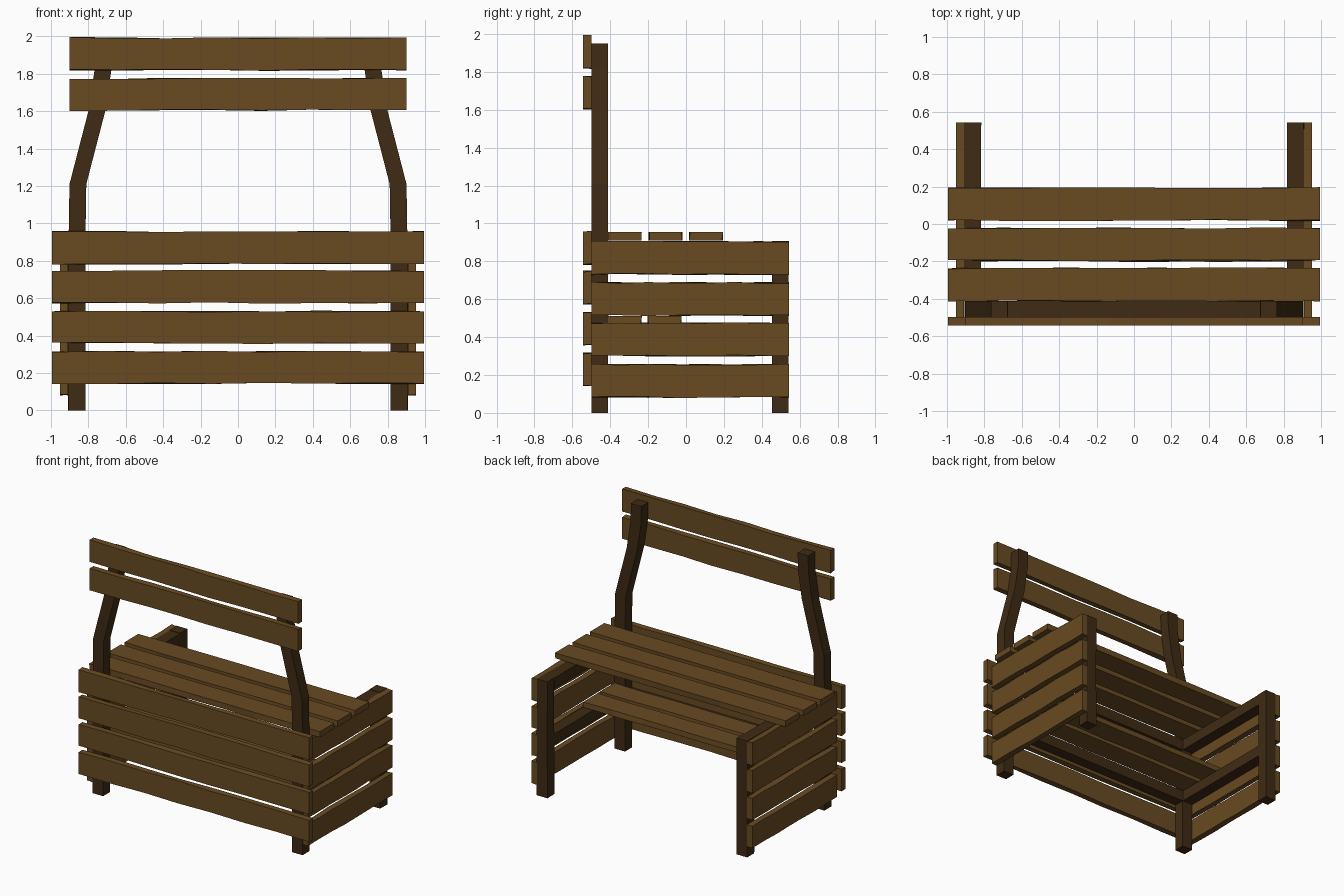
import bpy, bmesh, random
from mathutils import Vector

if "Cube" in bpy.data.objects:
    bpy.data.objects.remove(bpy.data.objects["Cube"])

random.seed(4)


def material(name, rgb):
    m = bpy.data.materials.new(name)
    m.diffuse_color = (*rgb, 1)
    m.use_nodes = True
    m.node_tree.nodes["Principled BSDF"].inputs["Base Color"].default_value = m.diffuse_color
    return m


PLANK = material("plank_wood", (0.14, 0.07, 0.016))
FRAME = material("dark_wood", (0.05, 0.024, 0.007))


def loft(name, rings, mat):
    """Join a row of four-cornered rings into a closed bar."""
    bm = bmesh.new()
    loops = [[bm.verts.new(p) for p in ring] for ring in rings]
    for a, b in zip(loops, loops[1:]):
        for i in range(4):
            j = (i + 1) % 4
            bm.faces.new((a[i], a[j], b[j], b[i]))
    bm.faces.new(loops[0][::-1])
    bm.faces.new(loops[-1])
    bmesh.ops.recalc_face_normals(bm, faces=bm.faces)
    mesh = bpy.data.meshes.new(name)
    bm.to_mesh(mesh)
    bm.free()
    mesh.materials.append(mat)
    ob = bpy.data.objects.new(name, mesh)
    bpy.context.collection.objects.link(ob)
    return ob


def bar(name, lo, hi, axis, mat, segments=1, wobble=0.0):
    """Box along one axis, with slightly uneven long edges."""
    u, v = [i for i in range(3) if i != axis]
    rings = []
    for s in range(segments + 1):
        t = s / segments
        ring = []
        for cu, cv in ((0, 0), (1, 0), (1, 1), (0, 1)):
            p = Vector((0, 0, 0))
            p[axis] = lo[axis] + (hi[axis] - lo[axis]) * t
            p[u] = (lo[u], hi[u])[cu]
            p[v] = (lo[v], hi[v])[cv]
            # only the wide direction is uneven
            wide = u if hi[u] - lo[u] > hi[v] - lo[v] else v
            p[wide] += random.uniform(-wobble, wobble)
            ring.append(p)
        rings.append(ring)
    return loft(name, rings, mat)


def plank(name, lo, hi, axis):
    return bar(name, lo, hi, axis, PLANK, 7, 0.004)


# Front cladding and the high back planks
for i, (z0, z1) in enumerate(((0.145, 0.315), (0.36, 0.53), (0.575, 0.748), (0.785, 0.957))):
    plank(f"front_plank_{i}", (-0.995, -0.543, z0), (0.995, -0.498, z1), 0)
for i, (z0, z1) in enumerate(((1.605, 1.775), (1.82, 1.992))):
    plank(f"high_back_plank_{i}", (-0.9, -0.543, z0), (0.9, -0.498, z1), 0)

# Seat and lower shelf planks
for i, y in enumerate((-0.41, -0.195, 0.02)):
    plank(f"seat_plank_{i}", (-0.995, y, 0.91), (0.995, y + 0.173, 0.955), 0)
for i, y in enumerate((-0.41, -0.2)):
    plank(f"shelf_plank_{i}", (-0.905, y, 0.47), (0.905, y + 0.173, 0.512), 0)

# Cross beams behind the front cladding
for i, z in enumerate((0.385, 0.82)):
    bar(f"cross_beam_{i}", (-0.82, -0.498, z), (0.82, -0.413, z + 0.085), 0, FRAME)

POST_PATH = ((0.861, 0.0), (0.861, 0.9), (0.856, 1.21), (0.755, 1.6), (0.722, 1.82), (0.72, 1.95))
for s, side in ((-1, "left"), (1, "right")):
    # Tall bent post
    rings = []
    for x, z in POST_PATH:
        rings.append([(s * (x + dx), y, z) for dx, y in
                      ((-0.045, -0.498), (0.045, -0.498), (0.045, -0.413), (-0.045, -0.413))])
    loft(f"{side}_tall_post", rings, FRAME)

    # Short leg and side rails
    xs = sorted((s * 0.818, s * 0.908))
    bar(f"{side}_short_leg", (xs[0], 0.455, 0), (xs[1], 0.542, 0.908), 2, FRAME, 3, 0.002)
    for i, z in enumerate((0.385, 0.82)):
        bar(f"{side}_rail_{i}", (xs[0], -0.413, z), (xs[1], 0.455, z + 0.085), 1, FRAME)

    # Side cladding
    xs = sorted((s * 0.908, s * 0.953))
    for i, z in enumerate((0.083, 0.302, 0.515, 0.732)):
        plank(f"{side}_side_plank_{i}", (xs[0], -0.498, z), (xs[1], 0.543, z + 0.172), 1)
